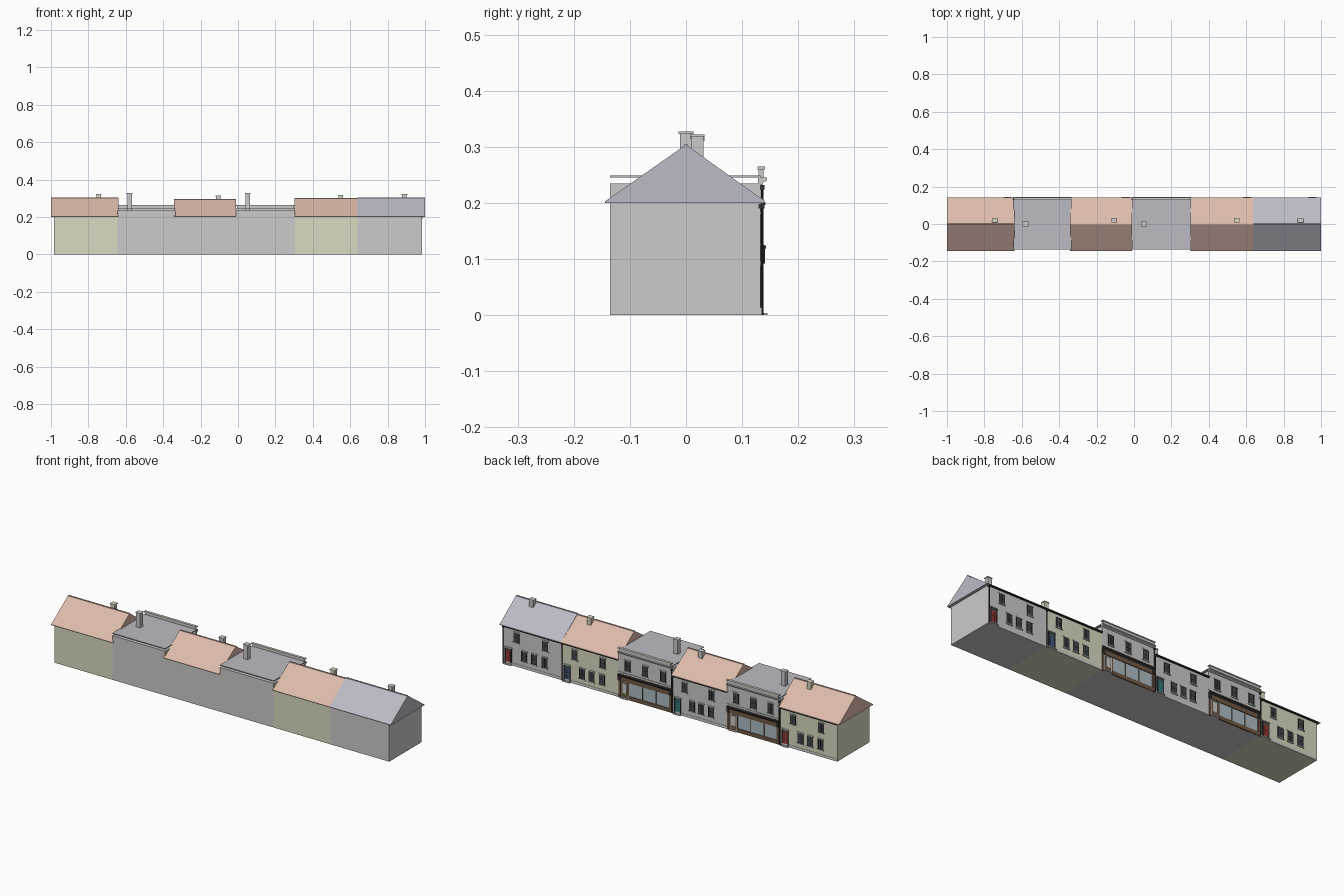
import bpy, bmesh

if "Cube" in bpy.data.objects:
    bpy.data.objects.remove(bpy.data.objects["Cube"])

def mat(name, r, g, b):
    m = bpy.data.materials.new(name)
    m.diffuse_color = (r, g, b, 1)
    m.use_nodes = True
    m.node_tree.nodes["Principled BSDF"].inputs["Base Color"].default_value = m.diffuse_color
    return m

CREAM = mat("cream_render", .70, .70, .54)
PALE = mat("pale_render", .70, .70, .68)
STONE = mat("stone_trim", .62, .62, .58)
TILE = mat("clay_tile", .72, .50, .41)
SLATE = mat("slate", .50, .50, .56)
LEAD = mat("flat_roof", .50, .50, .54)
DARK = mat("dark_iron", .03, .03, .03)
GLASS = mat("dark_glass", .06, .07, .08)
SHOPGLASS = mat("shop_glass", .42, .50, .55)
WOOD = mat("shop_timber", .16, .10, .06)
RED = mat("red_paint", .30, .04, .04)
BLUE = mat("blue_paint", .06, .10, .20)
TEAL = mat("teal_paint", .03, .18, .18)

FY = .133   # street facade plane
BY = -.135  # rear wall plane

def mesh(name, verts, faces, m):
    me = bpy.data.meshes.new(name)
    me.from_pydata(verts, [], faces)
    bm = bmesh.new()
    bm.from_mesh(me)
    bmesh.ops.recalc_face_normals(bm, faces=bm.faces)
    bm.to_mesh(me)
    bm.free()
    ob = bpy.data.objects.new(name, me)
    bpy.context.collection.objects.link(ob)
    me.materials.append(m)
    return ob

def extrude_x(name, prof, x0, x1, m):
    """Sweep a (y, z) profile along x."""
    n = len(prof)
    v = [(x0, y, z) for y, z in prof] + [(x1, y, z) for y, z in prof]
    f = [(i, (i + 1) % n, n + (i + 1) % n, n + i) for i in range(n)]
    return mesh(name, v, f + [tuple(range(n)), tuple(range(n, 2 * n))], m)

def box(name, x0, x1, y0, y1, z0, z1, m):
    return extrude_x(name, [(y0, z0), (y1, z0), (y1, z1), (y0, z1)], x0, x1, m)

def panel(name, x, w, z0, z1, d, m):
    """Block standing proud of the facade by d."""
    return box(name, x - w / 2, x + w / 2, FY - .004, FY + d, z0, z1, m)

def window(x, z0, z1, w=.030):
    panel("window_pane", x, w, z0, z1, .0006, GLASS)
    for s in (-1, 1):
        panel("window_jamb", x + s * w / 2, .004, z0, z1, .0025, DARK)
    panel("window_head", x, w + .008, z1, z1 + .005, .003, STONE)
    panel("window_sill", x, w + .010, z0 - .004, z0, .005, STONE)
    panel("window_meeting_rail", x, w, (z0 + z1) / 2 - .001, (z0 + z1) / 2 + .001, .0015, DARK)
    panel("window_glazing_bar", x, .0015, z0, z1, .0015, DARK)

def door(x, m, w=.032, h=.075):
    panel("door_leaf", x, w, .006, h, .001, m)
    for z in (.014, .044):
        for s in (-1, 1):
            panel("door_panel", x + s * w * .22, w * .3, z, z + .022, .002, m)
    for s in (-1, 1):
        panel("door_jamb", x + s * (w / 2 + .002), .004, 0, h + .012, .004, DARK)
    panel("door_fanlight", x, w, h, h + .012, .001, GLASS)
    panel("door_head", x, w + .014, h + .012, h + .017, .005, STONE)
    panel("door_step", x, w + .012, 0, .004, .012, STONE)

def chimney(x, y, z0, z1, m):
    box("chimney_stack", x - .012, x + .012, y - .011, y + .011, z0, z1 - .004, m)
    box("chimney_cap", x - .015, x + .015, y - .013, y + .013, z1 - .004, z1, m)

def downpipe(x, top):
    bpy.ops.mesh.primitive_cylinder_add(vertices=8, radius=.0022, depth=top,
                                        location=(x, FY + .003, top / 2))
    p = bpy.context.object
    p.name = "downpipe"
    p.data.materials.append(DARK)
    panel("pipe_hopper", x, .008, top - .008, top, .007, DARK)

def house(x0, x1, wall, roof, ridge, rx0, rx1, cx, paint):
    box("house_walls", x0, x1, BY, FY, 0, .203, wall)
    extrude_x("pitched_roof", [(-.144, .2), (.141, .2), (.141, .203), (0, ridge), (-.144, .203)],
              rx0, rx1, roof)
    box("ridge_tiles", rx0, rx1, -.003, .003, ridge - .003, ridge + .001, roof)
    box("gutter", x0, x1, FY, .142, .196, .201, DARK)
    panel("plinth", (x0 + x1) / 2, x1 - x0, 0, .014, .0015, STONE)
    chimney(cx, .02, ridge - .03, ridge + .018, wall)
    door(x1 - .032, paint)
    w = x1 - x0
    for u in (.36, .53, .71):
        window(x1 - u * w, .038, .092)
    for u in (.23, .72):
        window(x1 - u * w, .128, .180)
    downpipe(x1 - .003, .198)

def shop(x0, x1, cx):
    c, w = (x0 + x1) / 2, x1 - x0
    box("shop_walls", x0, x1, BY, FY, 0, .235, PALE)
    box("shop_flat_roof", x0, x1, BY, FY, .245, .249, LEAD)
    # moulded cornice and raised parapet facing the street
    extrude_x("shop_cornice", [(.128, .232), (.136, .232), (.138, .237), (.144, .240),
                               (.144, .245), (.128, .245)], x0, x1, STONE)
    box("shop_parapet", x0 + .006, x1 - .006, .129, .138, .245, .261, PALE)
    box("parapet_coping", x0, x1, .127, .141, .260, .265, STONE)
    chimney(cx, 0, .235, .327, PALE)
    for u in (.17, .5, .83):
        window(x1 - u * w, .150, .205)
    panel("string_course", c, w, .132, .137, .003, STONE)
    # shopfront: glazing, stall riser, frame and fascia
    gx0, gx1 = x0 + .014, x1 - .062
    panel("shop_glazing", (gx0 + gx1) / 2, gx1 - gx0, .02, .088, .0006, SHOPGLASS)
    panel("stall_riser", (gx0 + gx1) / 2, gx1 - gx0, 0, .02, .004, WOOD)
    for i in range(4):
        panel("shop_mullion", gx0 + (gx1 - gx0) * i / 3, .004, .02, .09, .003, WOOD)
    for x in (x0 + .008, x1 - .008):
        panel("shop_pilaster", x, .012, 0, .094, .004, WOOD)
        panel("shop_bracket", x, .014, .092, .122, .008, DARK)
    panel("shop_fascia", c, w - .01, .090, .116, .004, WOOD)
    extrude_x("fascia_cornice", [(FY, .114), (.138, .114), (.143, .120), (.143, .124), (FY, .126)],
              x0 + .002, x1 - .002, DARK)
    dx = x1 - .038
    panel("shop_door", dx, .036, .006, .086, .001, WOOD)
    panel("shop_door_glass", dx, .024, .028, .080, .002, PALE)
    panel("shop_door_step", dx, .044, 0, .004, .010, STONE)
    downpipe(x0 + .002, .232)

# terrace from left to right
house(-.985, -.645, CREAM, TILE, .304, -1.0, -.638, -.745, RED)
shop(-.645, -.335, -.58)
house(-.335, -.012, PALE, TILE, .296, -.341, -.012, -.105, TEAL)
shop(-.012, .305, .053)
house(.305, .638, CREAM, TILE, .300, .303, .638, .55, BLUE)
house(.638, .985, PALE, SLATE, .304, .638, 1.0, .89, RED)
